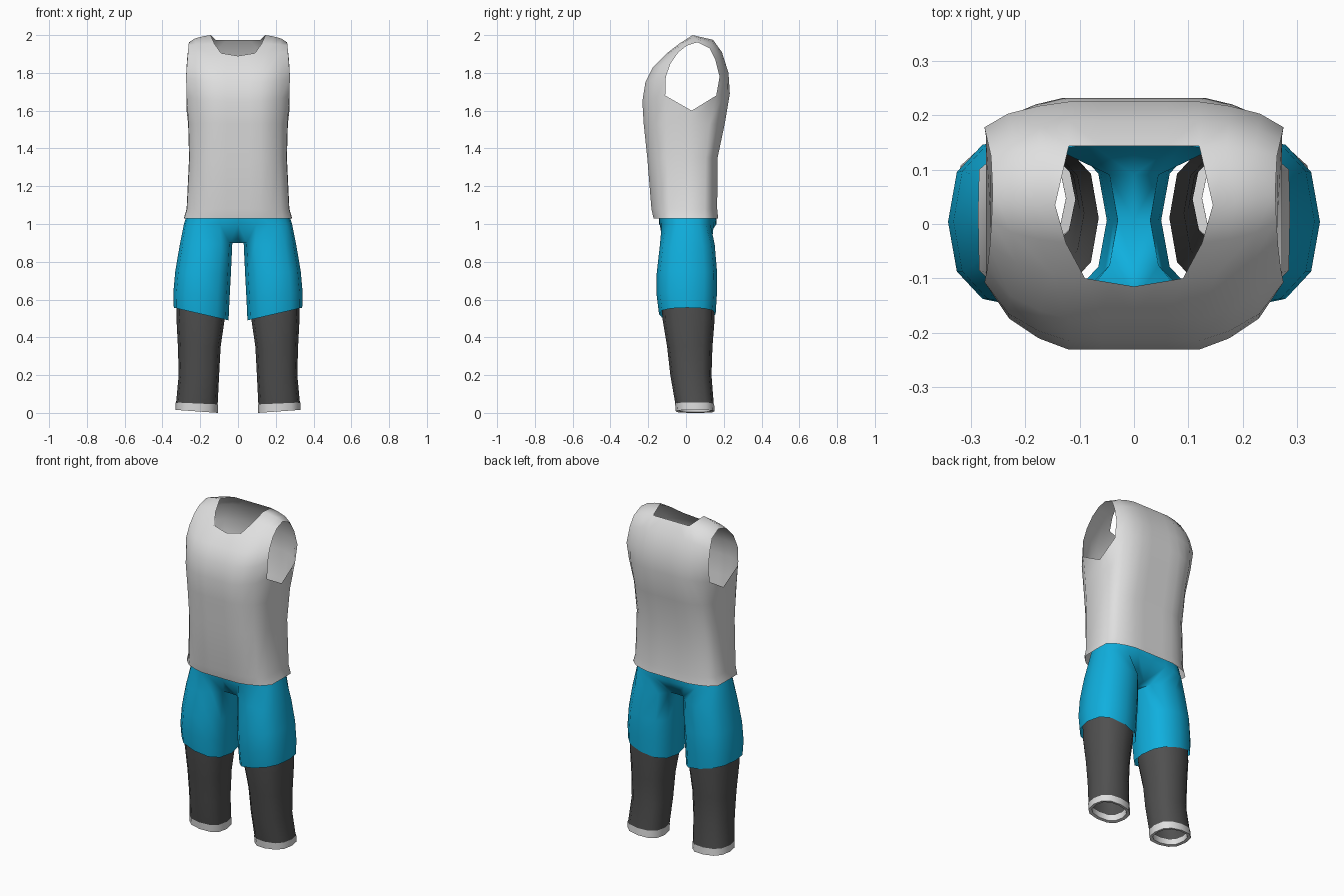
import bpy, bmesh, math
from mathutils import Vector

if "Cube" in bpy.data.objects:
    bpy.data.objects.remove(bpy.data.objects["Cube"])


def material(name, rgb):
    m = bpy.data.materials.new(name)
    m.diffuse_color = (*rgb, 1)
    m.use_nodes = True
    m.node_tree.nodes["Principled BSDF"].inputs["Base Color"].default_value = m.diffuse_color
    return m


OFF_WHITE = material("off white cloth", (0.74, 0.74, 0.74))
BLUE = material("bright blue cloth", (0.005, 0.43, 0.73))
CHARCOAL = material("charcoal knit", (0.08, 0.08, 0.08))


def finish(name, bm, mat, core):
    """Orient faces away from the core line, mirror across x and smooth."""
    bmesh.ops.recalc_face_normals(bm, faces=bm.faces)
    out = 0
    for f in bm.faces:
        c = f.calc_center_median()
        out += f.normal.dot(c - Vector((core[0], core[1], c.z))) * f.calc_area()
    if out < 0:
        bmesh.ops.reverse_faces(bm, faces=bm.faces)
    both = bm.faces[:] + bm.edges[:] + bm.verts[:]
    copy = bmesh.ops.duplicate(bm, geom=both)["geom"]
    for v in copy:
        if isinstance(v, bmesh.types.BMVert):
            v.co.x *= -1
    bmesh.ops.reverse_faces(bm, faces=[f for f in copy if isinstance(f, bmesh.types.BMFace)])
    bmesh.ops.remove_doubles(bm, verts=bm.verts, dist=0.0005)
    mesh = bpy.data.meshes.new(name)
    bm.to_mesh(mesh)
    bm.free()
    mesh.materials.append(mat)
    ob = bpy.data.objects.new(name, mesh)
    bpy.context.collection.objects.link(ob)
    bpy.ops.object.select_all(action='DESELECT')
    ob.select_set(True)
    bpy.context.view_layer.objects.active = ob
    bpy.ops.object.shade_smooth_by_angle(angle=math.radians(65))


def strip(bm, a, b, closed=False):
    """Quads between two equal chains of vertices."""
    n = len(a)
    for i in range(n if closed else n - 1):
        j = (i + 1) % n
        bm.faces.new((a[i], a[j], b[j], b[i]))


def spow(v, e=0.8):
    return math.copysign(abs(v) ** e, v)


def leg_ring(bm, x0, x1, y0, y1, z_in, z_out):
    """Twelve-sided rounded section of one leg, index 0 outside, 6 inside."""
    ring = []
    for k in range(12):
        a = k * math.pi / 6
        u, v = spow(math.cos(a)), spow(math.sin(a))
        ring.append(bm.verts.new(((x0 + x1) / 2 + u * (x1 - x0) / 2,
                                  (y0 + y1) / 2 + v * (y1 - y0) / 2,
                                  z_in + (z_out - z_in) * (u + 1) / 2)))
    return ring


def tube(bm, sections):
    rings = [leg_ring(bm, *s) for s in sections]
    for a, b in zip(rings, rings[1:]):
        strip(bm, a, b, True)
    return rings


# Sleeveless shirt: rows run from front hem over the shoulder to back hem.
# Each row: inner x, y, z and then side edge x, y, z
ROWS = [
    (.12, -.172, 1.03, .285, -.085, 1.03),
    (.12, -.183, 1.08, .270, -.09, 1.08),
    (.12, -.205, 1.35, .257, -.10, 1.35),
    (.12, -.224, 1.53, .262, -.105, 1.53),
    (.12, -.231, 1.65, .272, -.11, 1.68),
    (.12, -.215, 1.75, .275, -.107, 1.78),
    (.12, -.175, 1.83, .270, -.082, 1.85),
    (.09, -.100, 1.905, .265, -.04, 1.91),
    (.125, -.035, 1.955, .262, .005, 1.945),
    (.145, .035, 2.0, .260, .06, 1.962),
    (.12, .143, 1.975, .263, .125, 1.93),
    (.12, .190, 1.91, .270, .155, 1.87),
    (.12, .225, 1.80, .275, .178, 1.78),
    (.13, .232, 1.69, .272, .160, 1.68),
    (.13, .205, 1.53, .262, .125, 1.53),
    (.13, .167, 1.35, .257, .105, 1.35),
    (.13, .165, 1.08, .270, .10, 1.08),
    (.13, .170, 1.03, .285, .10, 1.03),
]
bm = bmesh.new()
grid = []
for r, (xi, yi, zi, xe, ye, ze) in enumerate(ROWS):
    row = []
    for c in range(6):
        if c < 3:
            if r in (8, 9):                       # neck opening
                if c < 2:
                    row.append(None)
                    continue
            dip = 0.015 * (1 - c / 2) if r == 7 else 0
            co = (xi * c / 2, yi - dip, zi - dip)
        else:
            s = (.36, .72, 1)[c - 3]
            g = (.17, .47, 1)[c - 3]
            co = (xi + (xe - xi) * s, yi + (ye - yi) * g, zi + (ze - zi) * g)
        row.append(bm.verts.new(co))
    grid.append(row)
for a, b in zip(grid, grid[1:]):
    for c in range(5):
        quad = (a[c], a[c + 1], b[c + 1], b[c])
        if None not in quad:
            bm.faces.new(quad)
# Side seam panels below the armholes
seam = [bm.verts.new((ROWS[r][3] + .002, .02, ROWS[r][2])) for r in range(4)]
seam.append(bm.verts.new((.272, .03, 1.60)))
strip(bm, [grid[r][5] for r in range(5)], seam)
strip(bm, seam, [grid[17 - r][5] for r in range(5)])
finish("sleeveless_shirt", bm, OFF_WHITE, (0, 0))

# Shorts: leg tubes, crotch bridge and hips
bm = bmesh.new()
top = tube(bm, [
    (.050, .340, -.143, .157, .49, .557),
    (.045, .342, -.155, .163, .60, .64),
    (.038, .332, -.155, .165, .73, .75),
    (.030, .310, -.138, .152, .90, .88),
])[-1]
crotch = [bm.verts.new((0, top[k].co.y, .90)) for k in (5, 6, 7)]
strip(bm, [top[k] for k in (5, 6, 7)], crotch)
prev = [crotch[0]] + [top[k] for k in (5, 4, 3, 2, 1, 0, 11, 10, 9, 8, 7)] + [crotch[2]]
for w, y0, y1, z in [(.286, -.143, .162, 1.0), (.264, -.145, .158, 1.07), (.25, -.145, .15, 1.12)]:
    row = []
    for k in range(13):
        t = k * math.pi / 12
        x = 0 if k in (0, 12) else w * spow(math.sin(t))
        row.append(bm.verts.new((x, (y0 + y1) / 2 + spow(math.cos(t), .7) * (y1 - y0) / 2, z)))
    strip(bm, prev, row)
    prev = row
finish("shorts", bm, BLUE, (.17, .01))

# Leggings
bm = bmesh.new()
tube(bm, [
    (.065, .325, -.130, .152, .63, .63),
    (.070, .326, -.125, .152, .50, .50),
    (.092, .318, -.100, .140, .35, .35),
    (.100, .314, -.083, .135, .20, .20),
    (.108, .328, -.056, .147, .04, .05),
])
finish("leggings", bm, CHARCOAL, (.21, .03))

# Ankle cuffs with a turned-in rim
bm = bmesh.new()
tube(bm, [
    (.106, .330, -.058, .149, .045, .055),
    (.107, .331, -.054, .151, .000, .016),
    (.125, .313, -.036, .133, .004, .018),
    (.125, .313, -.038, .131, .045, .055),
])
finish("ankle_cuffs", bm, OFF_WHITE, (.22, .047))
